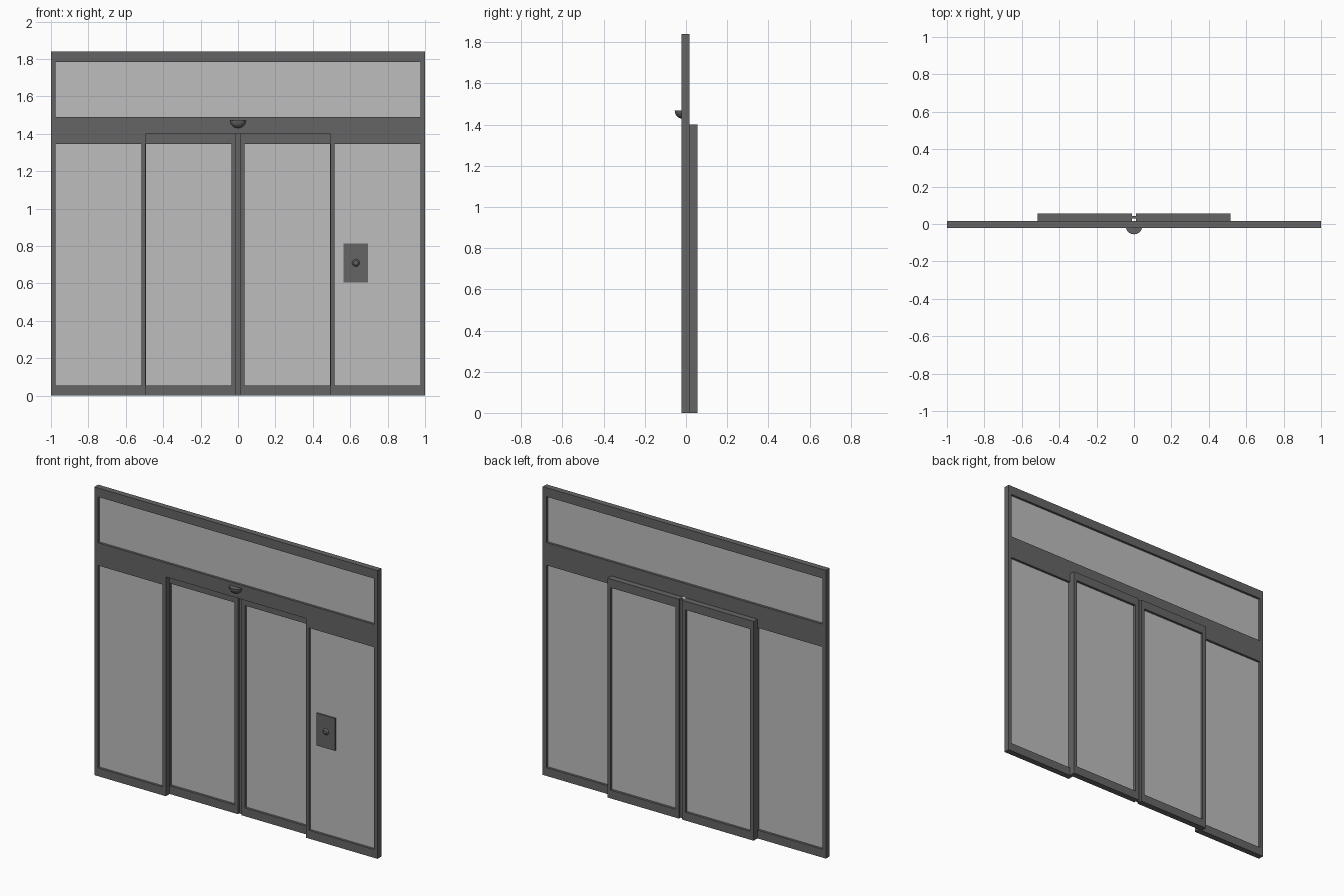
import bpy
import bmesh
import math
from mathutils import Vector

cube = bpy.data.objects.get("Cube")
if cube:
    bpy.data.objects.remove(cube, do_unlink=True)


def material(name, value):
    m = bpy.data.materials.new(name)
    m.use_nodes = True
    colour = (value, value, value, 1)
    m.diffuse_color = colour
    m.node_tree.nodes["Principled BSDF"].inputs["Base Color"].default_value = colour
    return m


METAL = material("dark grey metal", 0.13)
GLASS = material("light grey glass", 0.51)

FRONT, MIDDLE, BACK = -0.021, 0.017, 0.056   # depth planes of frame and doors


def finish(name, bm, mat):
    mesh = bpy.data.meshes.new(name)
    bmesh.ops.recalc_face_normals(bm, faces=bm.faces)
    bm.to_mesh(mesh)
    bm.free()
    mesh.materials.append(mat)
    obj = bpy.data.objects.new(name, mesh)
    bpy.context.collection.objects.link(obj)
    return obj


def box(name, x, y, z, mat):
    bm = bmesh.new()
    bmesh.ops.create_cube(bm, size=1)
    for v in bm.verts:
        v.co = Vector([(r[0] + r[1]) / 2 + c * (r[1] - r[0])
                       for c, r in zip(v.co, (x, y, z))])
    return finish(name, bm, mat)


def frame(name, outer, inner, y):
    """Rectangular frame; outer and inner are (x0, x1, z0, z1)."""
    bm = bmesh.new()
    loops = []
    for x0, x1, z0, z1 in (outer, inner):
        for depth in y:
            loops.append([bm.verts.new((px, depth, pz)) for px, pz in
                          ((x0, z0), (x1, z0), (x1, z1), (x0, z1))])
    of, ob, nf, nb = loops
    for a, b in ((of, nf), (nf, nb), (nb, ob), (ob, of)):
        for i in range(4):
            j = (i + 1) % 4
            bm.faces.new((a[i], a[j], b[j], b[i]))
    return finish(name, bm, METAL)


def glazed(name, outer, inner, y):
    frame(name + "_frame", outer, inner, y)
    mid = sum(y) / 2
    box(name + "_glass", inner[:2], (mid - 0.004, mid + 0.004), inner[2:], GLASS)


def side(s, x0, x1, z0, z1):
    """Rectangle on the left (s = 1) or mirrored to the right (s = -1)."""
    return (*sorted((s * x0, s * x1)), z0, z1)


# Transom window and header
glazed("transom", (-1, 1, 1.4, 1.84), (-0.975, 0.975, 1.49, 1.783), (FRONT, MIDDLE))

# Fixed side panels in front, sliding doors behind
for s, label in ((1, "left"), (-1, "right")):
    glazed(label + "_fixed_panel", side(s, 0.495, 1, 0, 1.4),
           side(s, 0.517, 0.975, 0.053, 1.345), (FRONT, MIDDLE))
    glazed(label + "_sliding_door", side(s, 0.012, 0.517, 0, 1.4),
           side(s, 0.036, 0.493, 0.053, 1.345), (MIDDLE, BACK))

# Seal between the doors
box("door_seal", (-0.012, 0.012), (0.03, 0.042), (0, 1.4), METAL)

# Motion sensor: quarter sphere with a flat top
bm = bmesh.new()
bmesh.ops.create_uvsphere(bm, u_segments=24, v_segments=16, radius=1)
for normal in ((0, 1, 0), (0, 0, 1)):
    cut = bmesh.ops.bisect_plane(bm, geom=bm.verts[:] + bm.edges[:] + bm.faces[:],
                                 plane_co=(0, 0, 0), plane_no=normal, clear_outer=True)
    edges = [e for e in bm.edges if e.is_boundary]
    bmesh.ops.holes_fill(bm, edges=edges)
for v in bm.verts:
    v.co = (v.co.x * 0.042, FRONT + v.co.y * 0.034, 1.47 + v.co.z * 0.04)
sensor = finish("motion_sensor", bm, METAL)

# Control plate on the left panel with a round button
PLATE_FRONT = -0.014
box("control_plate", (0.565, 0.695), (PLATE_FRONT, -0.006), (0.605, 0.812), METAL)
bm = bmesh.new()
bmesh.ops.create_cone(bm, cap_ends=True, segments=16, radius1=0.02, radius2=0.012, depth=0.008)
for v in bm.verts:
    v.co = (0.63 + v.co.x, PLATE_FRONT - 0.004 - v.co.z, 0.71 + v.co.y)
button = finish("control_button", bm, METAL)

# Smooth shading on the rounded parts
for obj in (sensor, button):
    bpy.ops.object.select_all(action="DESELECT")
    obj.select_set(True)
    bpy.context.view_layer.objects.active = obj
    bpy.ops.object.shade_smooth_by_angle(angle=math.radians(35))
